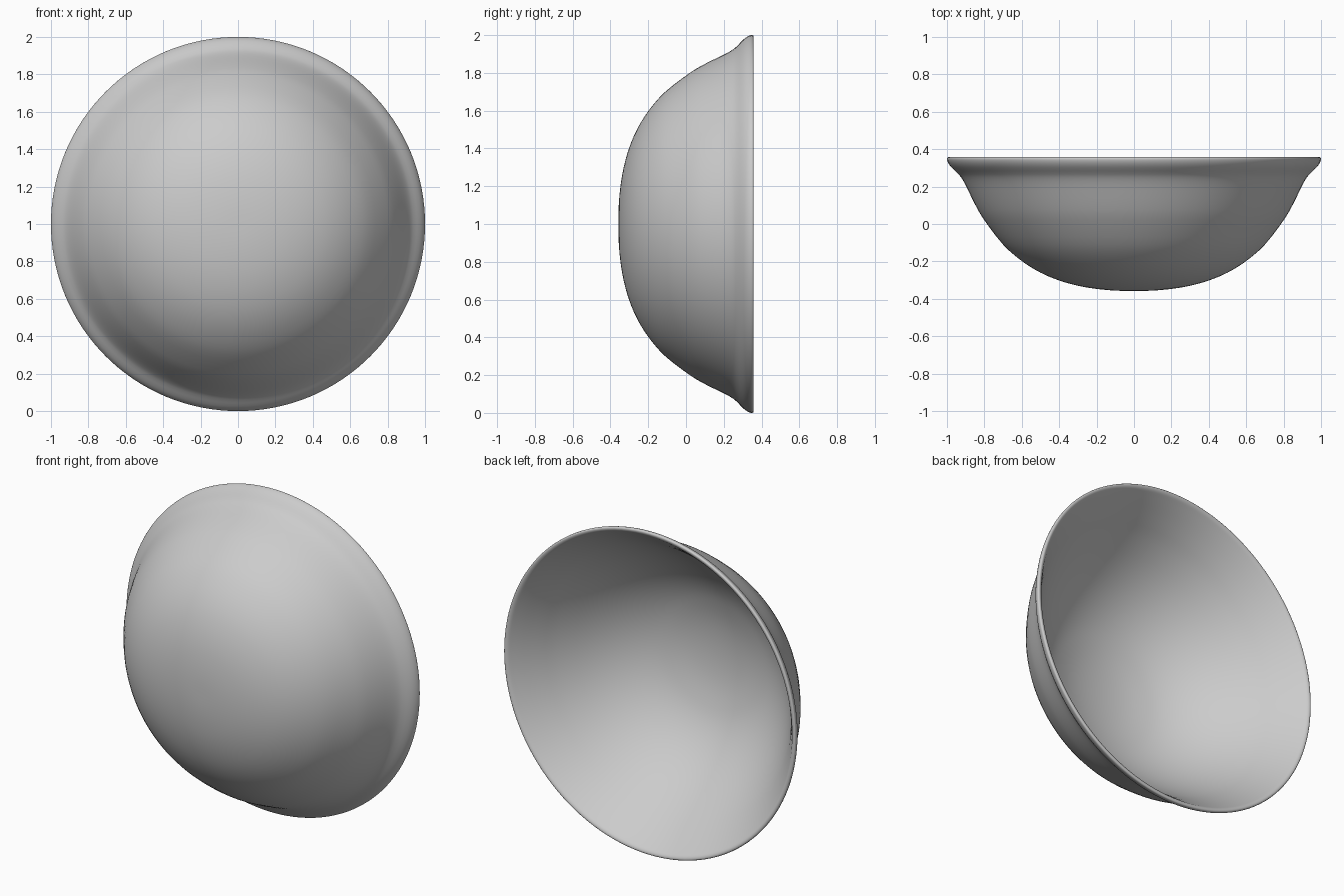
import bpy, bmesh, math
from mathutils import Vector

if "Cube" in bpy.data.objects:
    bpy.data.objects.remove(bpy.data.objects["Cube"])

# Outer profile: (radius, y) from the centre of the base to the flared lip
OUTER = [(0, -.358), (.1, -.356), (.2, -.347), (.3, -.33), (.4, -.302), (.5, -.26), (.6, -.198),
         (.7, -.11), (.8, .02), (.85, .105), (.9, .207), (.925, .25),
         (.945, .273), (.965, .292), (.982, .31), (.994, .328), (1, .345)]
# Rounded lip
LIP = [(.998, .355), (.989, .358), (.976, .352)]
# Inner profile: flat base rising to a straight flaring wall
INNER = [(.96, .334), (.92, .283), (.86, .2), (.8, .112), (.7, -.018), (.6, -.122), (.5, -.2),
         (.4, -.255), (.3, -.29), (.2, -.314), (.1, -.327), (0, -.331)]
SEGMENTS = 128
STEPS = 3


def smooth_path(pts, steps):
    """Catmull-Rom interpolation, mirrored across the axis at both ends."""
    p = [Vector(q) for q in pts]
    p = [Vector((-p[1].x, p[1].y))] + p + [Vector((-p[-2].x, p[-2].y))]
    out = []
    for i in range(1, len(p) - 2):
        a, b, c, d = p[i - 1:i + 3]
        for s in range(steps):
            t = s / steps
            out.append(0.5 * (2 * b + (c - a) * t + (2 * a - 5 * b + 4 * c - d) * t * t
                              + (3 * b - a - 3 * c + d) * t ** 3))
    return out + [p[-2]]


# Revolve the closed profile around the y axis
bm = bmesh.new()
path = [bm.verts.new((q.x, q.y, 0)) for q in smooth_path(OUTER + LIP + INNER, STEPS)]
edges = [bm.edges.new(pair) for pair in zip(path, path[1:])]
bmesh.ops.spin(bm, geom=path + edges, cent=(0, 0, 0), axis=(0, 1, 0),
               angle=math.tau, steps=SEGMENTS, use_duplicate=False)
bmesh.ops.remove_doubles(bm, verts=bm.verts[:], dist=1e-4)
bmesh.ops.recalc_face_normals(bm, faces=bm.faces[:])

mesh = bpy.data.meshes.new("bowl")
bm.to_mesh(mesh)
bm.free()
bowl = bpy.data.objects.new("bowl", mesh)
bowl.location.z = 1
bpy.context.collection.objects.link(bowl)

bpy.context.view_layer.objects.active = bowl
bowl.select_set(True)
bpy.ops.object.shade_smooth_by_angle(angle=math.radians(60))
